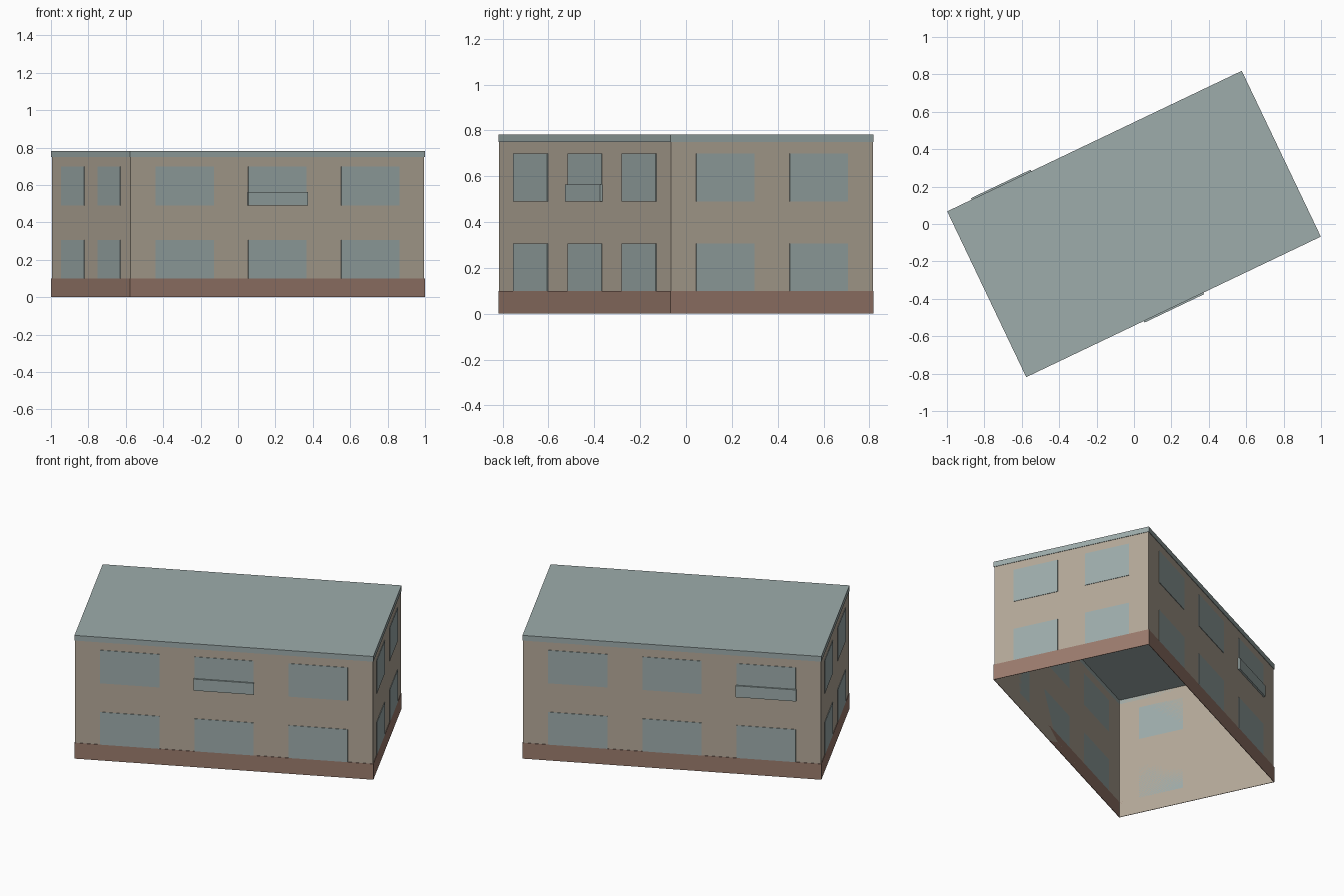
import bpy, bmesh, math
from mathutils import Matrix, Vector

cube = bpy.data.objects.get("Cube")
if cube:
    bpy.data.objects.remove(cube, do_unlink=True)

LENGTH, WIDTH, HEIGHT = 1.745, 0.982, 0.783
BASE_TOP, TRIM_LOW, SKIN = 0.1, 0.75, 0.003
TURN = Matrix.Rotation(math.radians(25.5), 4, 'Z')


def make_material(name, rgb):
    # sRGB 0-255 converted to linear
    lin = [((c / 255 + 0.055) / 1.055) ** 2.4 for c in rgb] + [1.0]
    mat = bpy.data.materials.new(name)
    mat.use_nodes = True
    mat.diffuse_color = lin
    mat.node_tree.nodes["Principled BSDF"].inputs["Base Color"].default_value = lin
    return mat


STONE = make_material("beige wall", (180, 169, 153))
TEAL = make_material("grey teal", (157, 172, 171))
BROWN = make_material("brown plinth", (155, 123, 109))


def finish(name, bm, mat, matrix):
    bmesh.ops.transform(bm, matrix=matrix, verts=bm.verts)
    bmesh.ops.recalc_face_normals(bm, faces=bm.faces)
    mesh = bpy.data.meshes.new(name)
    bm.to_mesh(mesh)
    bm.free()
    mesh.materials.append(mat)
    obj = bpy.data.objects.new(name, mesh)
    bpy.context.collection.objects.link(obj)
    return obj


def box(name, low, high, mat, matrix=TURN):
    low, high = Vector(low), Vector(high)
    bm = bmesh.new()
    bmesh.ops.create_cube(bm, size=1)
    bmesh.ops.scale(bm, vec=high - low, verts=bm.verts)
    bmesh.ops.translate(bm, vec=(low + high) / 2, verts=bm.verts)
    return finish(name, bm, mat, matrix)


# Wall shell, open below and above
bm = bmesh.new()
bmesh.ops.create_cube(bm, size=1)
bmesh.ops.delete(bm, geom=[f for f in bm.faces if abs(f.normal.z) > 0.5],
                 context='FACES_ONLY')
bmesh.ops.scale(bm, vec=(LENGTH - 2 * SKIN, WIDTH - 2 * SKIN, HEIGHT - 0.004),
                verts=bm.verts)
bmesh.ops.translate(bm, vec=(0, 0, (HEIGHT - 0.004) / 2), verts=bm.verts)
finish("wall_shell", bm, STONE, TURN)

# Flat roof slab
box("roof", (-LENGTH / 2, -WIDTH / 2, HEIGHT - 0.006),
    (LENGTH / 2, WIDTH / 2, HEIGHT), TEAL)

# Each wall: name, quarter turns from the front, run, distance from centre,
# window count, window width, end margin, index of the window with a balcony
WALLS = [
    ("front", 0, LENGTH, WIDTH / 2, 3, 0.345, 0.15, 1),
    ("left", 1, WIDTH, LENGTH / 2, 2, 0.28, 0.125, None),
    ("back", 2, LENGTH, WIDTH / 2, 3, 0.345, 0.15, 2),
    ("right", 3, WIDTH, LENGTH / 2, 2, 0.28, 0.125, None),
]

for side, quarter, run, dist, count, wide, margin, balcony in WALLS:
    # Wall frame: x along the wall, -y outward, origin at mid wall
    frame = (TURN @ Matrix.Rotation(quarter * math.pi / 2, 4, 'Z')
             @ Matrix.Translation((0, -dist, 0)))

    def plate(name, x0, x1, z0, z1, mat, out=0.0):
        box(f"{side}_{name}", (x0, -out, z0), (x1, SKIN, z1), mat, frame)

    plate("plinth", -run / 2, run / 2, 0, BASE_TOP, BROWN)
    plate("roof_trim", -run / 2, run / 2, TRIM_LOW, HEIGHT - 0.006, TEAL)

    # Two floors of windows
    pitch = (run - 2 * margin - wide) / (count - 1)
    for i in range(count):
        x = -run / 2 + margin + i * pitch
        plate(f"lower_window_{i + 1}", x, x + wide, BASE_TOP, 0.307, TEAL)
        plate(f"upper_window_{i + 1}", x, x + wide, 0.49, 0.7, TEAL)
        if i == balcony:
            plate("balcony_panel", x - 0.004, x + wide + 0.004, 0.49, 0.563,
                  TEAL, 0.009)
